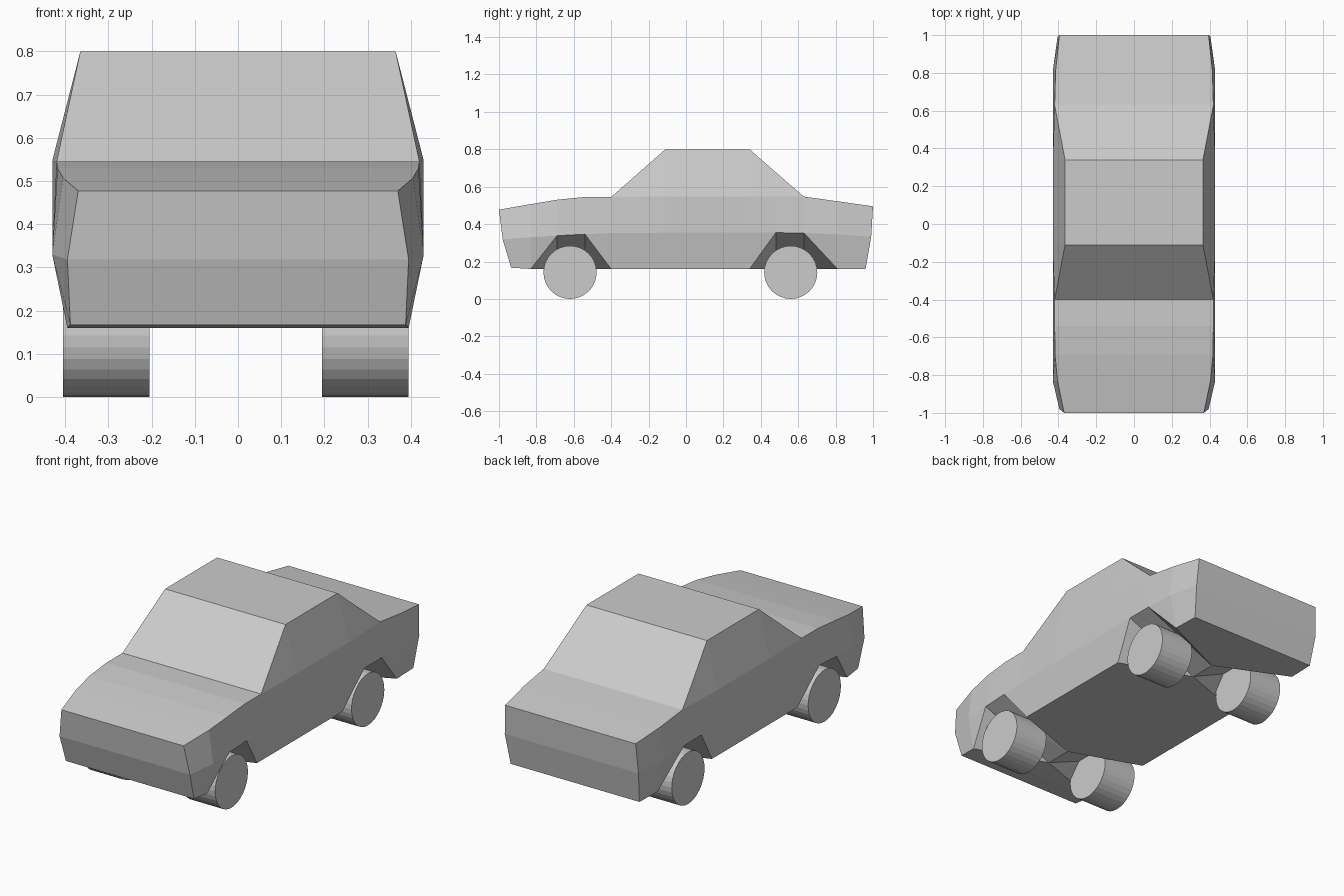
import bpy, bmesh, math
from mathutils import Vector

if "Cube" in bpy.data.objects:
    bpy.data.objects.remove(bpy.data.objects["Cube"])

# Half cross-sections, front to back:
# y, bottom (x, z), crease (x, z), shoulder (x, z), roof edge (x, z)
F = 0.16
SECTIONS = [
    (-1.00, .388, .167, .395, .318, .370, .477, .370, .477),
    (-0.83, .395, F,    .430, .330, .405, .507, .405, .507),
    (-0.69, .430, .338, .430, .338, .418, .530, .418, .530),
    (-0.54, .430, .346, .430, .346, .420, .545, .420, .545),
    (-0.40, .395, F,    .430, .352, .420, .545, .420, .545),
    (-0.11, .395, F,    .430, .354, .430, .547, .365, .800),
    (0.34,  .395, F,    .430, .354, .430, .547, .365, .800),
    (0.48,  .430, .354, .430, .354, .425, .547, .392, .677),
    (0.63,  .430, .353, .430, .353, .420, .547, .420, .547),
    (0.81,  .395, F,    .430, .345, .415, .522, .415, .522),
    (1.00,  .390, F,    .405, .332, .395, .495, .395, .495),
]
# slanted nose and tail: y of bottom and crease rows
END_Y = {-1.00: (-.935, -.98), 1.00: (.96, .99)}


def build_body():
    bm = bmesh.new()
    rows = []
    for y, xb, zb, xc, zc, xs, zs, xr, zr in SECTIONS:
        yb, yc = END_Y.get(y, (y, y))
        pts = [(0, yb, min(zb, F + .007) if y == -1 else F), (xb, yb, zb),
               (xc, yc, zc), (xs, y, zs), (xr, y, zr), (0, y, zr)]
        rows.append([bm.verts.new(p) for p in pts])

    # skin between neighbouring sections
    for a, b in zip(rows, rows[1:]):
        # floor and wheel wells, split from the lower sill
        if a[1].co.z <= b[1].co.z:
            bm.faces.new((a[0], a[1], b[0]))
            bm.faces.new((a[1], b[1], b[0]))
        else:
            bm.faces.new((a[0], b[1], b[0]))
            bm.faces.new((a[0], a[1], b[1]))
        for i in range(1, 5):
            bm.faces.new((a[i], a[i + 1], b[i + 1], b[i]))

    # nose and tail panels
    for r in (rows[0], rows[-1]):
        mid = bm.verts.new((0, r[2].co.y, r[2].co.z))
        bm.faces.new((r[0], r[1], r[2], mid))
        bm.faces.new((mid, r[2], r[3], r[4], r[5]))

    # merge coincident rows, then mirror to the other side
    bmesh.ops.remove_doubles(bm, verts=bm.verts[:], dist=1e-4)
    bmesh.ops.dissolve_degenerate(bm, edges=bm.edges[:], dist=1e-4)
    other = bmesh.ops.duplicate(bm, geom=bm.verts[:] + bm.edges[:] + bm.faces[:])["geom"]
    for v in other:
        if isinstance(v, bmesh.types.BMVert):
            v.co.x *= -1
    bmesh.ops.remove_doubles(bm, verts=bm.verts[:], dist=1e-4)
    bmesh.ops.recalc_face_normals(bm, faces=bm.faces[:])
    mesh = bpy.data.meshes.new("car_body")
    bm.to_mesh(mesh)
    bm.free()
    obj = bpy.data.objects.new("car_body", mesh)
    bpy.context.collection.objects.link(obj)


def wheel(name, x, y):
    bpy.ops.mesh.primitive_cylinder_add(vertices=32, radius=.142, depth=.2,
                                        location=(x, y, .142),
                                        rotation=(0, math.pi / 2, 0))
    bpy.context.object.name = name


build_body()

# four wheels
for end, y in (("front", -.62), ("rear", .56)):
    for side, x in (("left", -.305), ("right", .295)):
        wheel(f"{end}_{side}_wheel", x, y)
